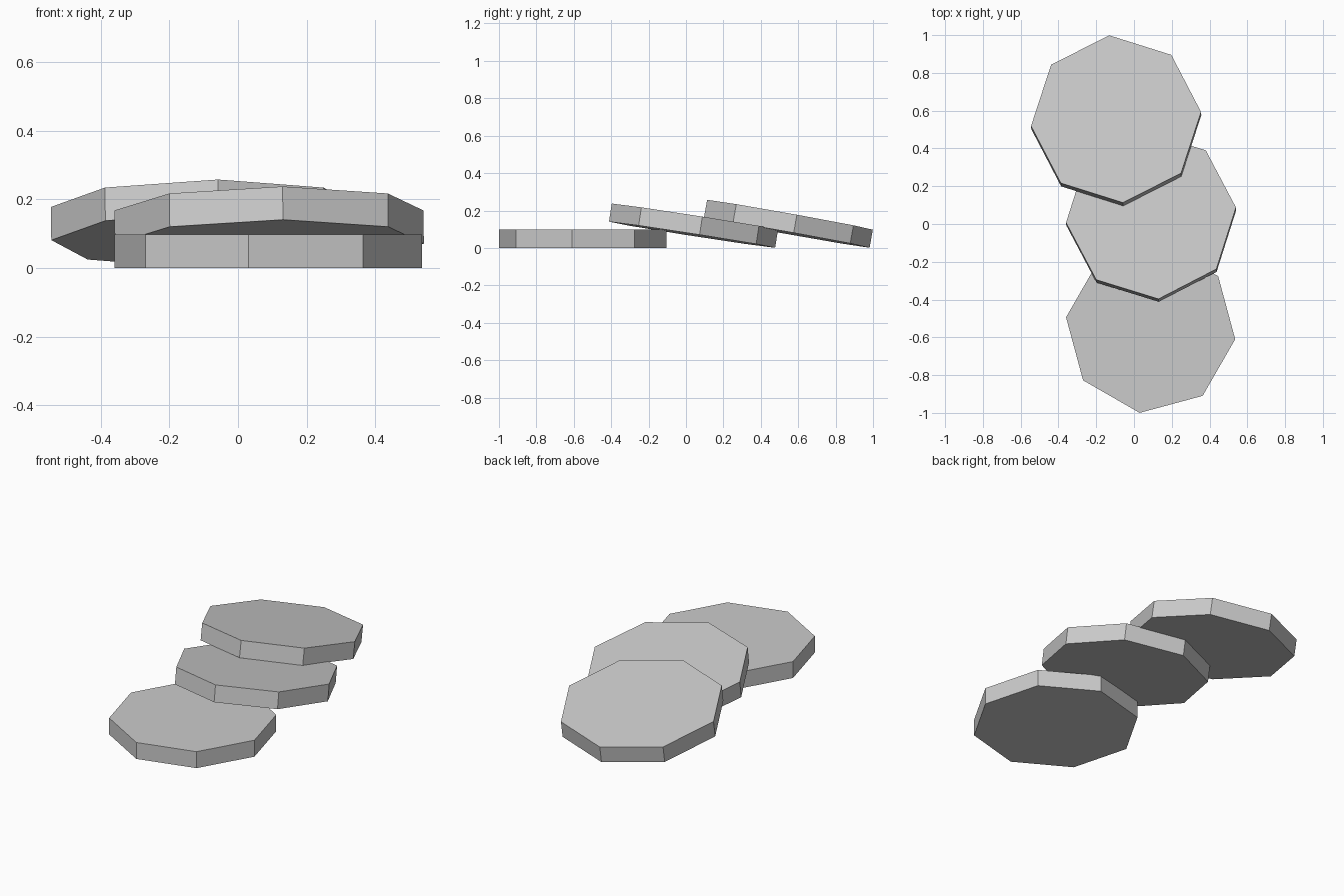
import bpy
from math import radians

if "Cube" in bpy.data.objects:
    bpy.data.objects.remove(bpy.data.objects["Cube"])

RADIUS, THICK = 0.4515, 0.098


def disc(name, top_centre, turn, tilt=0.0):
    """Eight-sided disc, placed by the centre of its top face."""
    bpy.ops.mesh.primitive_cylinder_add(vertices=8, radius=RADIUS, depth=THICK)
    ob = bpy.context.object
    ob.name = name
    ob.data.name = name
    # Move the origin to the top face, then lean and turn the disc
    for v in ob.data.vertices:
        v.co.z -= THICK / 2
    ob.location = top_centre
    ob.rotation_euler = (radians(-tilt), 0, radians(turn))
    return ob


# Front disc lies flat, the other two lean forward over the one before
disc("flat_disc", (0.088, -0.552, THICK), -7.4)
disc("middle_leaning_disc", (0.09, 0.0475, 0.1675), 5.1, 8.9)
disc("back_leaning_disc", (-0.095, 0.556, 0.1775), 4.7, 10.2)
